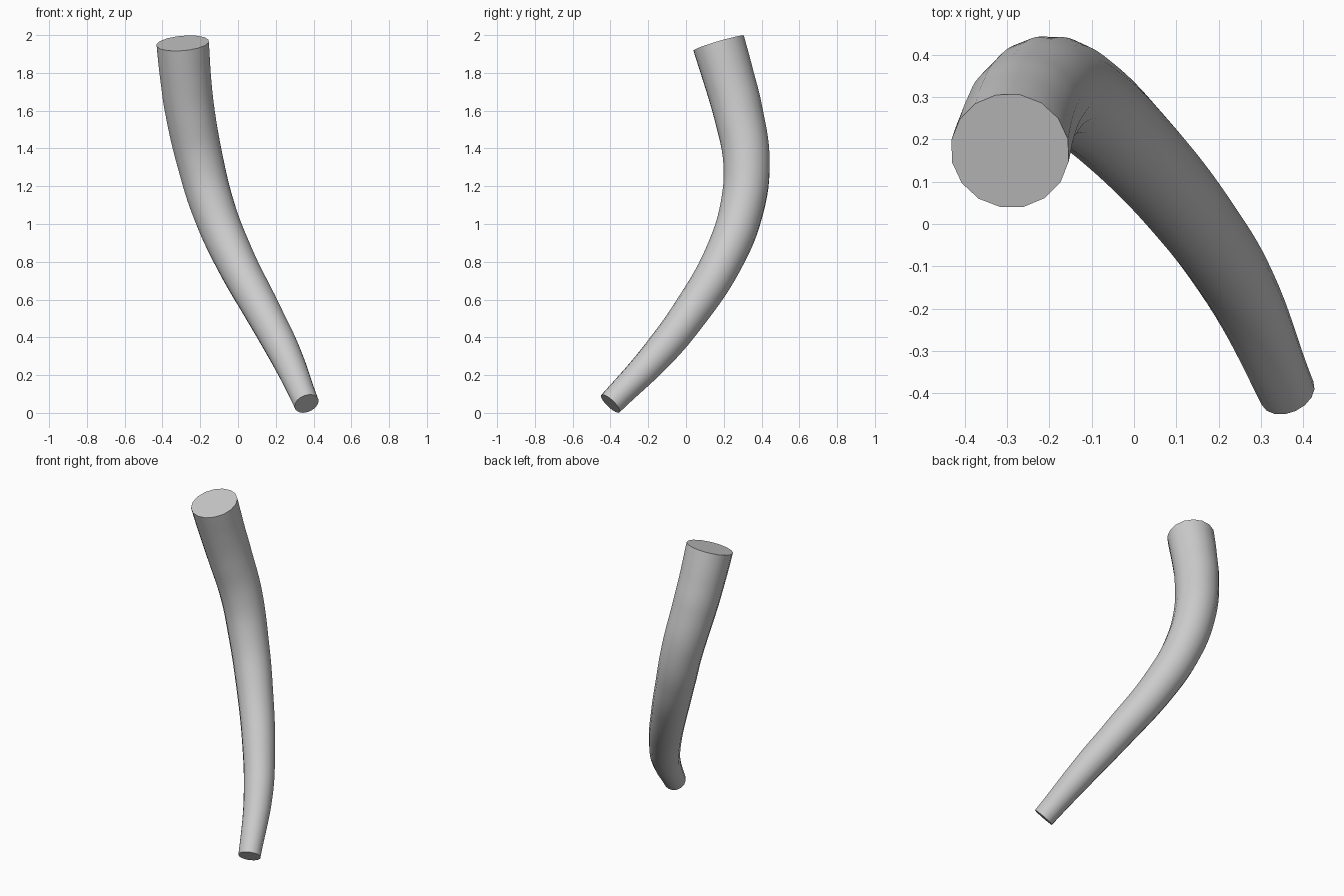
import bpy
import math

if "Cube" in bpy.data.objects:
    bpy.data.objects.remove(bpy.data.objects["Cube"])

# Centreline points: x, y, z, radius (narrow foot to wide top)
path = [
    (0.363, -0.400, 0.049, 0.067),
    (0.250, -0.150, 0.310, 0.086),
    (0.135, 0.022, 0.530, 0.097),
    (-0.020, 0.200, 0.820, 0.108),
    (-0.130, 0.295, 1.080, 0.117),
    (-0.200, 0.320, 1.330, 0.125),
    (-0.255, 0.274, 1.600, 0.133),
    (-0.278, 0.225, 1.780, 0.137),
    (-0.293, 0.173, 1.957, 0.141),
]

# Tapered, capped tube swept along a smooth curve
curve = bpy.data.curves.new("curved_horn", 'CURVE')
curve.dimensions = '3D'
curve.twist_mode = 'MINIMUM'
curve.bevel_depth = 1.0
curve.bevel_resolution = 6
curve.resolution_u = 8
curve.use_fill_caps = True
spline = curve.splines.new('BEZIER')
spline.radius_interpolation = 'CARDINAL'
spline.bezier_points.add(len(path) - 1)
for p, (x, y, z, r) in zip(spline.bezier_points, path):
    p.co = (x, y, z)
    p.radius = r
    p.handle_left_type = p.handle_right_type = 'AUTO'

horn = bpy.data.objects.new("curved_horn", curve)
bpy.context.collection.objects.link(horn)
bpy.context.view_layer.objects.active = horn
horn.select_set(True)

# Mesh with smooth sides and crisp cut ends
bpy.ops.object.convert(target='MESH')
bpy.ops.object.shade_smooth_by_angle(angle=math.radians(40))
